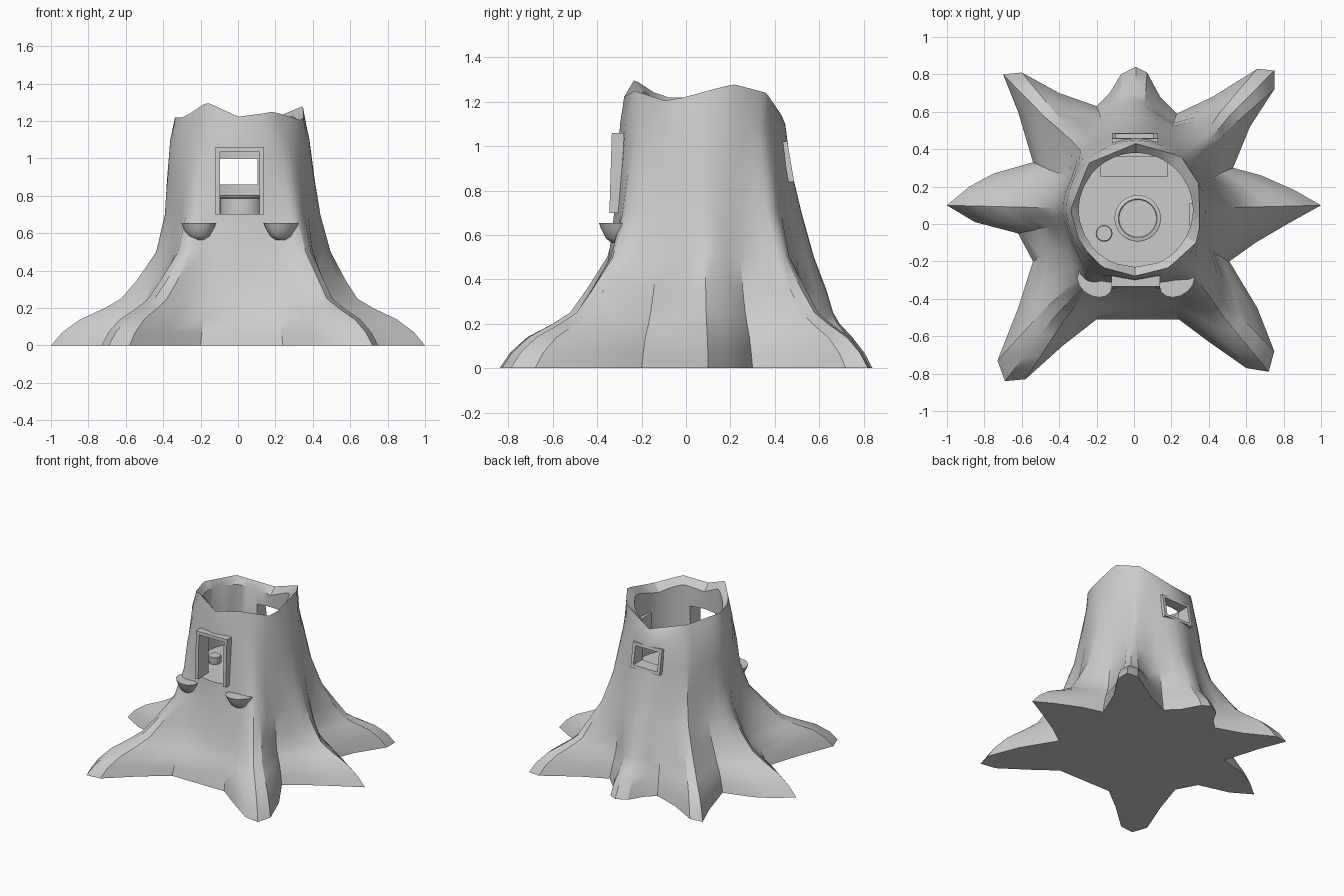
import bpy, bmesh, math
from mathutils import Vector

cube = bpy.data.objects.get("Cube")
if cube:
    bpy.data.objects.remove(cube, do_unlink=True)

grey = bpy.data.materials.new("plain_grey")
grey.use_nodes = True
grey.diffuse_color = (0.6, 0.6, 0.6, 1)
grey.node_tree.nodes["Principled BSDF"].inputs["Base Color"].default_value = (0.6, 0.6, 0.6, 1)

CENTRE = Vector((0.01, 0.075))
FLOOR = 0.7


def finish(bm, name, smooth_angle=None):
    """Turn a bmesh into a named grey object."""
    bmesh.ops.recalc_face_normals(bm, faces=bm.faces)
    mesh = bpy.data.meshes.new(name)
    bm.to_mesh(mesh)
    bm.free()
    obj = bpy.data.objects.new(name, mesh)
    bpy.context.collection.objects.link(obj)
    mesh.materials.append(grey)
    if smooth_angle:
        smooth(obj, smooth_angle)
    return obj


def smooth(obj, angle):
    bpy.ops.object.select_all(action="DESELECT")
    obj.select_set(True)
    bpy.context.view_layer.objects.active = obj
    bpy.ops.object.shade_smooth_by_angle(angle=math.radians(angle))


def bridge(bm, rings):
    """Join closed rings of points with quads; return the end loops."""
    loops = [[bm.verts.new(p) for p in ring] for ring in rings]
    count = len(loops[0])
    for low, high in zip(loops, loops[1:]):
        for i in range(count):
            j = (i + 1) % count
            bm.faces.new((low[i], low[j], high[j], high[i]))
    return loops[0], loops[-1]


def add_box(bm, low, high):
    low, high = Vector(low), Vector(high)
    verts = bmesh.ops.create_cube(bm, size=1)["verts"]
    for v in verts:
        v.co = (low + high) / 2 + v.co * (high - low)


def box(name, low, high):
    bm = bmesh.new()
    add_box(bm, low, high)
    return finish(bm, name)


def lathe(name, profile, location, segments, depth=1, turn=0):
    """Spin a radius/height profile into a closed solid."""
    bm = bmesh.new()
    angles = [math.tau * i / segments for i in range(segments)]
    ends = bridge(bm, [[(r * math.cos(a), r * math.sin(a) * depth, z) for a in angles]
                       for r, z in profile])
    for loop in ends:
        bm.faces.new(loop)
    obj = finish(bm, name, 40)
    obj.location = location
    obj.rotation_euler.z = turn
    return obj


def cut(target, name, low, high):
    """Cut a box-shaped opening right through the wall."""
    cutter = box(name, low, high)
    cutter.hide_render = True
    mod = target.modifiers.new("opening", "BOOLEAN")
    mod.operation = "DIFFERENCE"
    mod.solver = "EXACT"
    mod.object = cutter
    bpy.context.view_layer.objects.active = target
    bpy.ops.object.modifier_apply(modifier=mod.name)
    bpy.data.objects.remove(cutter, do_unlink=True)


def frame(name, x0, x1, z0, z1, y0, y1, width, sill, lean):
    """Rectangular surround that leans with the wall behind it."""
    bm = bmesh.new()
    add_box(bm, (x0 - width, y0, z0), (x0, y1, z1))
    add_box(bm, (x1, y0, z0), (x1 + width, y1, z1))
    add_box(bm, (x0 - width, y0, z1), (x1 + width, y1, z1 + width))
    if sill:
        add_box(bm, (x0 - width, y0, z0 - width), (x1 + width, y1, z0))
    for v in bm.verts:
        v.co.y += lean * (v.co.z - z1)
    return finish(bm, name)


# Root outline on the ground, anticlockwise from the left-hand root tip
outline = [
    (1, .1), (.86, .18), (.68, .26), (.53, .3), (.62, .52), (.75, .72), (.75, .82),
    (.66, .83), (.42, .68), (.23, .59), (.14, .68), (.07, .81), (.01, .84), (-.07, .8),
    (-.13, .7), (-.2, .63), (-.4, .7), (-.6, .81), (-.7, .8), (-.62, .6), (-.54, .33),
    (-.75, .27), (-.88, .2), (-1, .1), (-.85, .01), (-.62, -.05), (-.54, -.2),
    (-.62, -.45), (-.73, -.73), (-.69, -.84), (-.58, -.83), (-.38, -.65), (-.2, -.51),
    (0, -.51), (.24, -.51), (.4, -.63), (.6, -.77), (.72, -.79), (.75, -.68),
    (.66, -.45), (.51, -.2), (.65, -.1), (.82, 0)]
spokes = [Vector(p) - CENTRE for p in outline]

# Height, trunk radius, reach of the roots, bulge of the back, sideways lean
levels = [(0, .5, 1, 0, 0), (.07, .49, .9, 0, 0), (.14, .48, .73, 0, 0),
          (.2, .465, .5, .02, 0), (.25, .455, .35, .04, 0), (.35, .435, .24, .06, .01),
          (.5, .415, .1, .06, .02), (.7, .395, .04, .04, .015), (.9, .383, .02, .01, .005),
          (1.1, .372, 0, 0, 0)]

# Corners of the broken rim: angle in degrees, radius and height
rim = [(-25, .375, 1.2), (22, .365, 1.28), (50, .375, 1.24), (90, .355, 1.14),
       (135, .355, 1.2), (180, .35, 1.22), (212, .35, 1.22), (240, .355, 1.3),
       (270, .355, 1.22), (300, .355, 1.25), (335, .375, 1.2)]


def corner(degrees, radius, z):
    a = math.radians(degrees)
    return Vector((CENTRE.x + radius * math.cos(a), CENTRE.y + radius * math.sin(a), z))


def rim_point(s):
    """Point on the straight rim edge that lies in the spoke's direction."""
    angle = (math.degrees(math.atan2(s.y, s.x)) + 25) % 360 - 25
    for a, b in zip(rim, rim[1:]):
        if angle <= b[0]:
            return corner(*a).lerp(corner(*b), (angle - a[0]) / (b[0] - a[0]))


def wall_point(s, z, radius, reach, bulge, lean):
    """Point on the bark; the four diagonal roots stay higher than the others."""
    d = s.normalized()
    reach **= 1 - .5 * abs(d.x * d.y)
    p = CENTRE + d * (radius + (s.length - .5) * reach + bulge * max(0, d.y) ** 6)
    return (p.x + lean, p.y, z)


# Hollow stump with spreading roots
rings = [[wall_point(s, *level) for s in spokes] for level in levels]
rings.append([rim_point(s) for s in spokes])
rings.append([wall_point(s, rim_point(s).z - .05, .305, 0, 0, 0) for s in spokes])
rings.append([wall_point(s, FLOOR, .315, 0, 0, 0) for s in spokes])
bm = bmesh.new()
for loop in bridge(bm, rings):
    middle = bm.verts.new((CENTRE.x, CENTRE.y, loop[0].co.z))
    for i in range(len(loop)):
        bm.faces.new((loop[i - 1], loop[i], middle))
stump = finish(bm, "stump")

# Doorway in front and window behind
cut(stump, "door_cutter", (-.095, -.6, FLOOR + .002), (.115, -.1, 1.04))
cut(stump, "window_cutter", (-.095, .25, .86), (.105, .7, 1.0))
smooth(stump, 30)
frame("door_frame", -.095, .115, FLOOR, 1.035, -.335, -.28, .025, False, .03)
frame("window_frame", -.095, .105, .86, 1.0, .42, .46, .022, True, -.17)

# Bracket fungus shelves beside the door
for side, name in ((-1, "right_fungus"), (1, "left_fungus")):
    lathe(name, [(.03, -.09), (.062, -.07), (.086, -.03), (.1, 0)],
          (.01 + side * .22, -.31, .655), 14, .75, side * math.radians(32))

# Round table with a raised rim
lathe("table", [(.115, 0), (.115, .085), (.124, .09), (.124, .1), (.115, .105),
                (.104, .105), (.1, .1)], (.02, .03, FLOOR), 32)

# Small stool
lathe("stool", [(.04, 0), (.045, .01), (.045, .05), (.04, .055)],
      (-.16, -.05, FLOOR), 20)

# Bench under the window
box("bench_top", (-.18, .255, .765), (.18, .36, .785))
for side, name in ((-1, "bench_right_leg"), (1, "bench_left_leg")):
    box(name, (side * .17 - .01, .255, FLOOR), (side * .17 + .01, .35, .765))

# Plaque on the inner wall
box("wall_plaque", (.295, -.01, .9), (.318, .11, 1.02))
